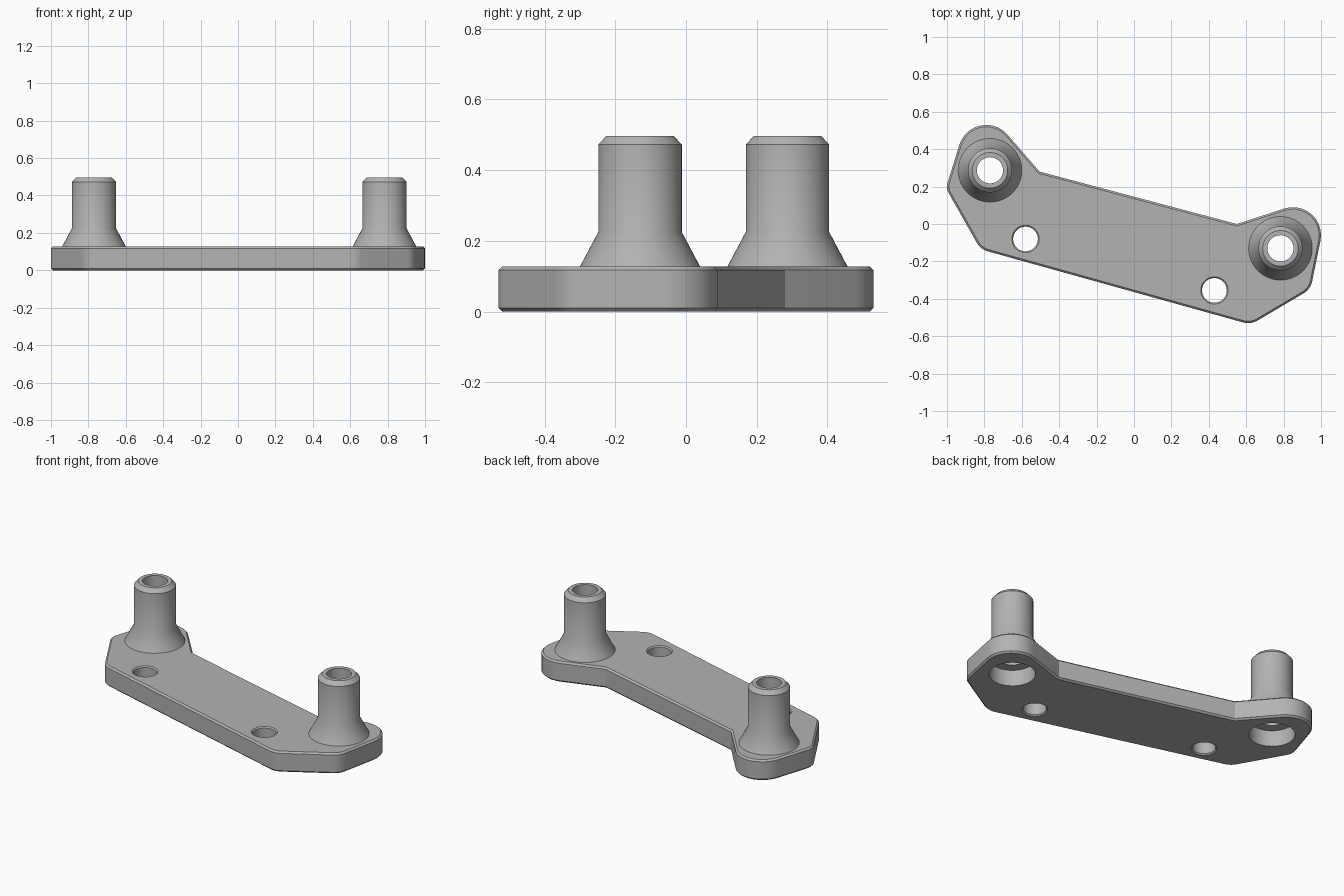
import bpy, bmesh, math
from mathutils import Vector

cube = bpy.data.objects.get("Cube")
if cube:
    bpy.data.objects.remove(cube, do_unlink=True)

# One grey material for the whole bracket
GREY = (0.45, 0.45, 0.45, 1)
grey = bpy.data.materials.new("plain grey")
grey.use_nodes = True
grey.diffuse_color = GREY
grey.node_tree.nodes["Principled BSDF"].inputs["Base Color"].default_value = GREY

PLATE_TOP = 0.127
SEGMENTS = 64
BOSSES = {"left_boss": (0.783, -0.13), "right_boss": (-0.77, 0.287)}
SCREW_HOLES = [(-0.58, -0.08), (0.43, -0.355)]


def make_object(name, bm):
    bmesh.ops.recalc_face_normals(bm, faces=bm.faces)
    mesh = bpy.data.meshes.new(name)
    bm.to_mesh(mesh)
    bm.free()
    mesh.materials.append(grey)
    obj = bpy.data.objects.new(name, mesh)
    bpy.context.collection.objects.link(obj)
    return obj


def lathe(name, profile, centre, ring=False):
    """Turn (radius, z) points about a vertical axis; a ring closes on itself, else ends are capped."""
    bm = bmesh.new()
    loops = []
    for r, z in profile:
        loops.append([bm.verts.new((centre[0] + r * math.cos(t), centre[1] + r * math.sin(t), z))
                      for t in (math.tau * i / SEGMENTS for i in range(SEGMENTS))])
    pairs = list(zip(loops, loops[1:]))
    if ring:
        pairs.append((loops[-1], loops[0]))
    else:
        bm.faces.new(loops[0])
        bm.faces.new(loops[-1])
    for a, b in pairs:
        for i in range(SEGMENTS):
            j = (i + 1) % SEGMENTS
            bm.faces.new((a[i], a[j], b[j], b[i]))
    return make_object(name, bm)


def rounded_outline(corners, steps=10):
    """Join corner circles (x, y, radius), listed anticlockwise, by their outer tangents."""
    count = len(corners)
    normals = []
    for i, (x, y, r) in enumerate(corners):
        x2, y2, r2 = corners[(i + 1) % count]
        d = Vector((x2 - x, y2 - y))
        normals.append(math.atan2(d.y, d.x) - math.acos((r - r2) / d.length))
    points = []
    for i, (x, y, r) in enumerate(corners):
        if r == 0:
            points.append((x, y))
            continue
        start = normals[i - 1]
        sweep = (normals[i] - start) % math.tau
        for k in range(steps + 1):
            t = start + sweep * k / steps
            points.append((x + r * math.cos(t), y + r * math.sin(t)))
    return points


def shade(obj):
    bpy.ops.object.select_all(action="DESELECT")
    obj.select_set(True)
    bpy.context.view_layer.objects.active = obj
    bpy.ops.object.shade_smooth_by_angle(angle=math.radians(30))


# Base plate: rounded outline, extruded, with chamfered rims
outline = rounded_outline([
    (-0.79, 0.38, 0.15), (-0.93, 0.2, 0.07), (-0.754, -0.05, 0.1), (0.61, -0.43, 0.1),
    (0.855, -0.285, 0.1), (0.85, -0.06, 0.15), (0.55, 0, 0), (-0.505, 0.28, 0)])
bm = bmesh.new()
base = bm.faces.new([bm.verts.new((x, y, 0)) for x, y in outline])
extruded = bmesh.ops.extrude_face_region(bm, geom=[base], use_keep_orig=True)["geom"]
for v in extruded:
    if isinstance(v, bmesh.types.BMVert):
        v.co.z = PLATE_TOP
bmesh.ops.recalc_face_normals(bm, faces=bm.faces)
rims = [e for e in bm.edges if abs(e.verts[0].co.z - e.verts[1].co.z) < 1e-5]
bmesh.ops.bevel(bm, geom=rims, offset=0.01, segments=1, profile=0.5, affect="EDGES")
plate = make_object("base_plate", bm)

# Cutters: flared screw holes, and stepped bores under the bosses
cutters = []
for centre in SCREW_HOLES:
    cutters.append(lathe("screw_hole_cutter", [
        (0.083, -0.01), (0.066, 0.007), (0.066, PLATE_TOP - 0.007), (0.083, PLATE_TOP + 0.01)], centre))
for centre in BOSSES.values():
    cutters.append(lathe("bore_cutter", [
        (0.13, -0.05), (0.13, 0.1), (0.07, 0.1), (0.07, 0.2)], centre))
bpy.context.view_layer.objects.active = plate
for cutter in cutters:
    cutter.hide_render = True
    cut = plate.modifiers.new("hole", "BOOLEAN")
    cut.operation, cut.solver, cut.object = "DIFFERENCE", "EXACT", cutter
    bpy.ops.object.modifier_apply(modifier=cut.name)
    bpy.data.objects.remove(cutter, do_unlink=True)
for face in plate.data.polygons:
    face.material_index = 0
shade(plate)

# Hollow bosses: flared foot, straight tube, chamfered top
for name, centre in BOSSES.items():
    shade(lathe(name, [
        (0.07, PLATE_TOP), (0.17, PLATE_TOP), (0.118, 0.225), (0.118, 0.472),
        (0.095, 0.497), (0.07, 0.497)], centre, ring=True))
